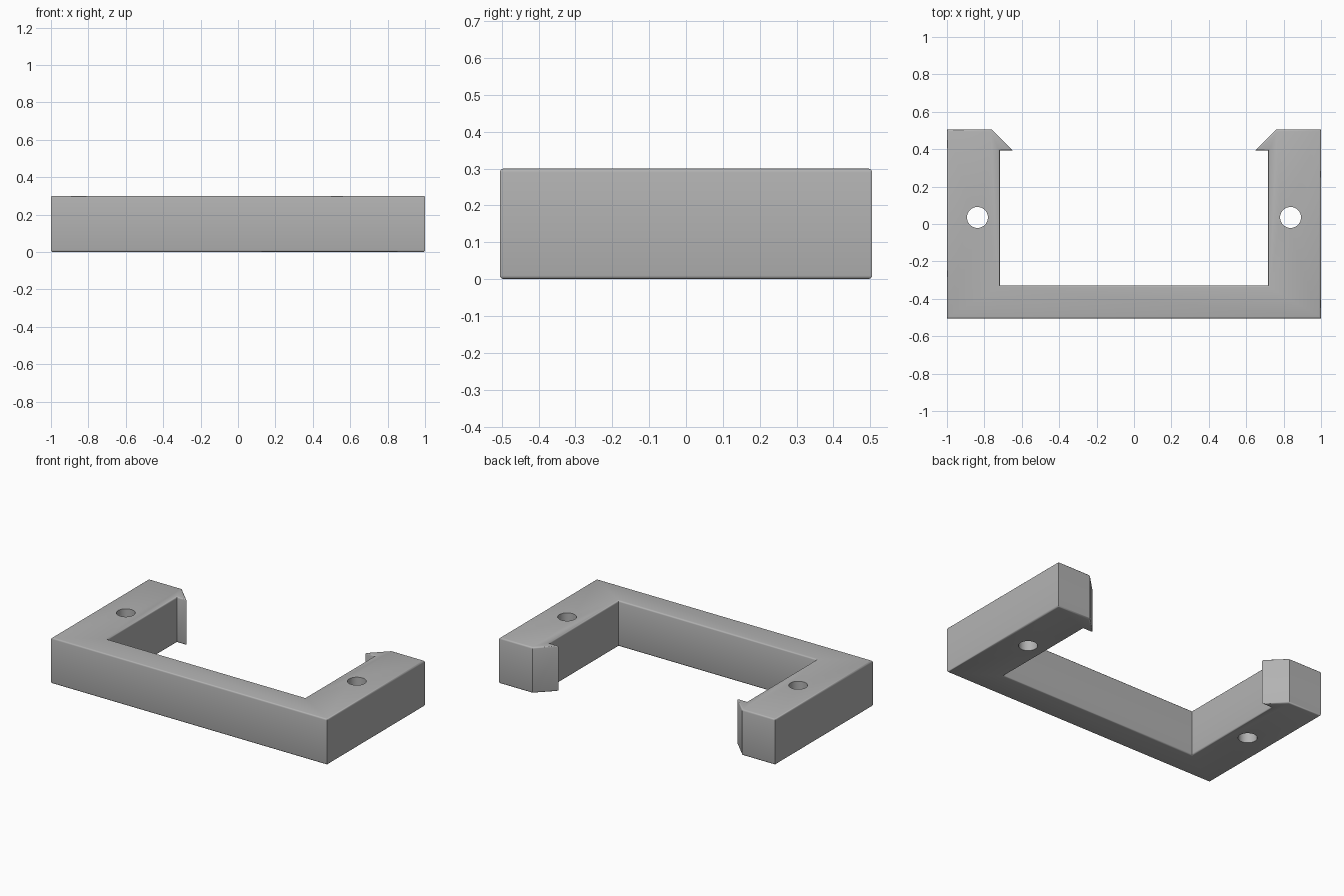
import bpy
import bmesh

HEIGHT = 0.30
EDGE = 0.01
HOLE_RADIUS = 0.056

if "Cube" in bpy.data.objects:
    bpy.data.objects.remove(bpy.data.objects["Cube"], do_unlink=True)

# Single grey plastic
grey = bpy.data.materials.new("grey plastic")
grey.use_nodes = True
colour = (0.45, 0.45, 0.45, 1)
grey.diffuse_color = colour
grey.node_tree.nodes["Principled BSDF"].inputs["Base Color"].default_value = colour

# Half outline of the U-shaped clip, from front middle round to inner corner
half = [(1, -0.505), (1, 0.505), (0.76, 0.505), (0.647, 0.393),
        (0.717, 0.393), (0.717, -0.328)]
outline = half + [(-x, y) for x, y in reversed(half)]

# Extrude the outline and soften its upper and lower rims
bm = bmesh.new()
base = bm.faces.new([bm.verts.new((x, y, 0)) for x, y in outline])
top = bmesh.ops.extrude_face_region(bm, geom=[base], use_keep_orig=True)
bmesh.ops.translate(bm, vec=(0, 0, HEIGHT),
                    verts=[v for v in top["geom"] if isinstance(v, bmesh.types.BMVert)])
bmesh.ops.recalc_face_normals(bm, faces=bm.faces)
rims = [e for e in bm.edges if abs(e.verts[0].co.z - e.verts[1].co.z) < 0.001]
bmesh.ops.bevel(bm, geom=rims, offset=EDGE, segments=3, profile=0.5, affect='EDGES')
mesh = bpy.data.meshes.new("clip_bracket")
bm.to_mesh(mesh)
bm.free()
clip = bpy.data.objects.new("clip_bracket", mesh)
bpy.context.collection.objects.link(clip)
mesh.materials.append(grey)

# Screw holes through both arms
for side, name in ((-1, "right"), (1, "left")):
    bpy.ops.mesh.primitive_cylinder_add(vertices=48, radius=HOLE_RADIUS, depth=1,
                                        location=(side * 0.837, 0.035, HEIGHT / 2))
    cutter = bpy.context.object
    cutter.name = name + "_hole_cutter"
    cutter.hide_render = True
    cutter.data.materials.append(grey)
    cut = clip.modifiers.new(name + "_screw_hole", 'BOOLEAN')
    cut.operation = 'DIFFERENCE'
    cut.solver = 'EXACT'
    cut.object = cutter
    bpy.context.view_layer.objects.active = clip
    bpy.ops.object.modifier_apply(modifier=cut.name)
    bpy.data.objects.remove(cutter, do_unlink=True)

# Smooth holes and rims, keep corners crisp
bpy.ops.object.select_all(action='DESELECT')
clip.select_set(True)
bpy.context.view_layer.objects.active = clip
bpy.ops.object.shade_smooth_by_angle(angle=0.6)
